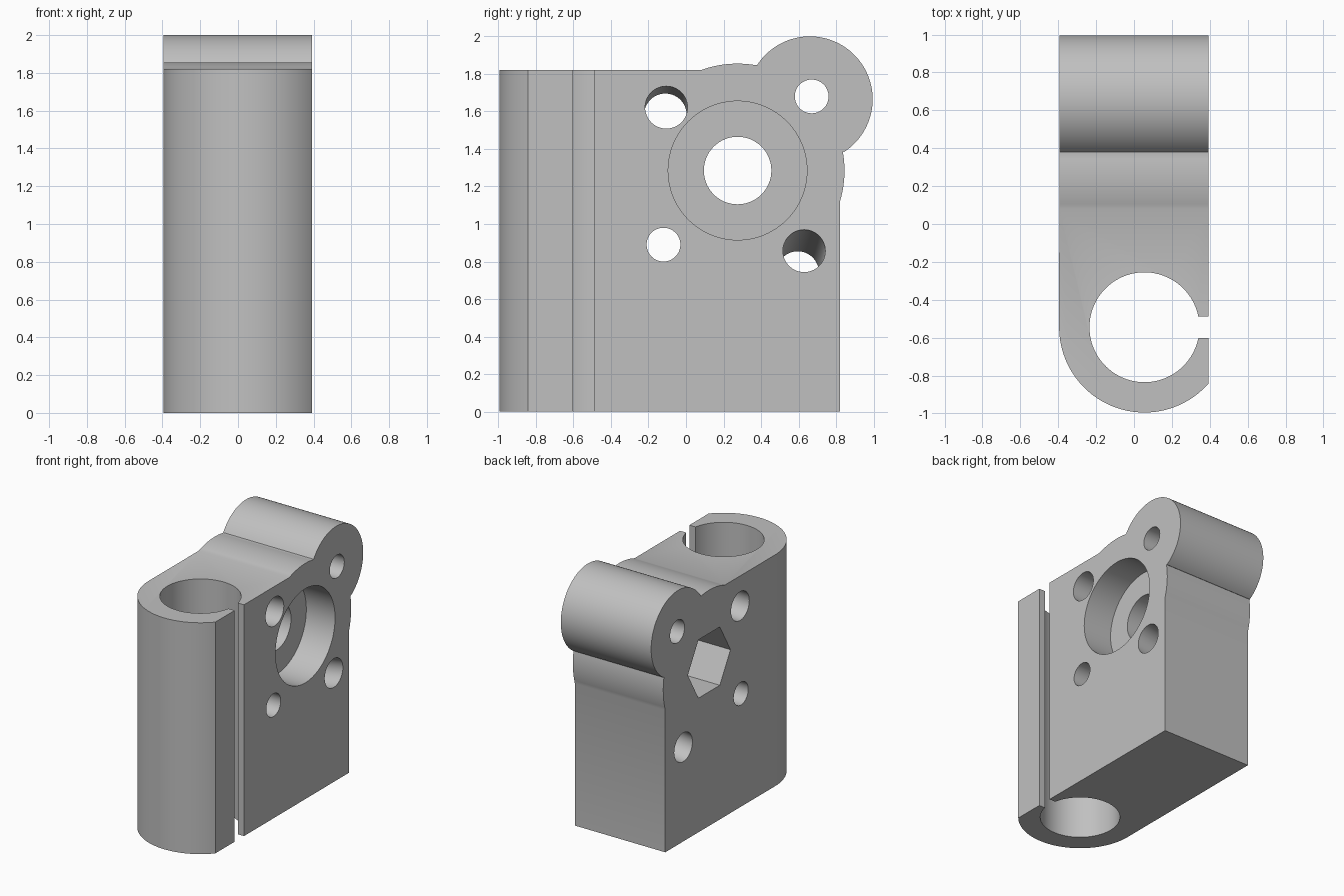
import bpy, bmesh, math
from mathutils import Vector

cube = bpy.data.objects.get("Cube")
if cube:
    bpy.data.objects.remove(cube, do_unlink=True)

grey = bpy.data.materials.new("light_grey")
grey.use_nodes = True
colour = (0.53, 0.53, 0.53, 1)
grey.diffuse_color = colour
grey.node_tree.nodes["Principled BSDF"].inputs["Base Color"].default_value = colour

HALF = 0.393          # half thickness of the bracket
BOSS = (0.275, 1.285)  # main pivot, as (y, z)


def arc(centre, radius, start, end, steps):
    """Points on an arc, angles in degrees."""
    points = []
    for i in range(steps + 1):
        a = math.radians(start + (end - start) * i / steps)
        points.append((centre[0] + radius * math.cos(a), centre[1] + radius * math.sin(a)))
    return points


def loft(name, first, second):
    """Solid between two matching loops of 3D points."""
    bm = bmesh.new()
    a = [bm.verts.new(p) for p in first]
    b = [bm.verts.new(p) for p in second]
    bm.faces.new(a)
    bm.faces.new(b)
    for i in range(len(a)):
        j = (i + 1) % len(a)
        bm.faces.new((a[i], a[j], b[j], b[i]))
    bmesh.ops.recalc_face_normals(bm, faces=bm.faces)
    mesh = bpy.data.meshes.new(name)
    bm.to_mesh(mesh)
    bm.free()
    mesh.materials.append(grey)
    obj = bpy.data.objects.new(name, mesh)
    bpy.context.collection.objects.link(obj)
    return obj


def cross_hole(name, centre, radius, x0, x1, sides=64, far=None):
    """Cutter along x, optionally slanting to another centre at x0."""
    far = far or centre
    return loft(name,
                [(x0, y, z) for y, z in arc(far, radius, 0, 360, sides)[:-1]],
                [(x1, y, z) for y, z in arc(centre, radius, 0, 360, sides)[:-1]])


def combine(target, tool, operation):
    mod = target.modifiers.new("cut", 'BOOLEAN')
    mod.operation = operation
    mod.solver = 'EXACT'
    mod.object = tool
    bpy.context.view_layer.objects.active = target
    bpy.ops.object.modifier_apply(modifier=mod.name)
    bpy.data.objects.remove(tool, do_unlink=True)


# Plan outline: rounded clamp end with a bore opened by a slot
rod, outer, bore = (0.055, -0.545), 0.45, 0.29
slot_back, slot_front = -0.487, -0.603
flat = math.degrees(math.acos((HALF - rod[0]) / outer))
gap_back = math.degrees(math.asin((slot_back - rod[1]) / bore))
gap_front = math.degrees(math.asin((slot_front - rod[1]) / bore))
plan = [(HALF, 1.2), (-HALF, 1.2)]
plan += arc(rod, outer, 180, 360 - flat, 64)
plan += [(HALF, slot_front)]
plan += arc(rod, bore, 360 + gap_front, gap_back, 80)
plan += [(HALF, slot_back)]
body = loft("clamp_bracket", [(x, y, -0.2) for x, y in plan], [(x, y, 2.2) for x, y in plan])

# Side outline: block with a shallow round bulge and a hinge lobe
side = [(-1.2, 0), (0.82, 0)]
side += arc(BOSS, 0.57, -17, 10.3, 10)
side += arc((0.66, 1.665), 0.335, -57, 147, 64)
side += arc(BOSS, 0.57, 80, 110.2, 10)
side += [(-1.2, 1.82)]
combine(body, loft("side_outline", [(-1, y, z) for y, z in side],
                   [(1, y, z) for y, z in side]), 'INTERSECT')

# Main pivot: round recess, through hole and hexagonal nut pocket
cutters = [
    cross_hole("recess", BOSS, 0.37, HALF - 0.25, 0.6, 96),
    cross_hole("through_hole", BOSS, 0.18, -0.6, 0.5),
    cross_hole("nut_pocket", BOSS, 0.265, -0.7, 0.01, 6),
    # Straight screw holes
    cross_hole("lobe_hole", (0.67, 1.68), 0.09, -0.6, 0.6),
    cross_hole("lower_hole", (-0.12, 0.89), 0.09, -0.6, 0.6),
    # Slanted holes
    cross_hole("upper_slant_hole", (-0.105, 1.622), 0.113, -HALF - 0.01, HALF + 0.01,
               far=(-0.11, 1.582)),
    cross_hole("lower_slant_hole", (0.63, 0.858), 0.113, -HALF - 0.01, HALF + 0.01,
               far=(0.595, 0.74)),
]
for cutter in cutters:
    combine(body, cutter, 'DIFFERENCE')

# Smooth the round walls and keep the edges crisp
bpy.ops.object.select_all(action='DESELECT')
body.select_set(True)
bpy.context.view_layer.objects.active = body
bpy.ops.object.shade_smooth_by_angle(angle=math.radians(25))
